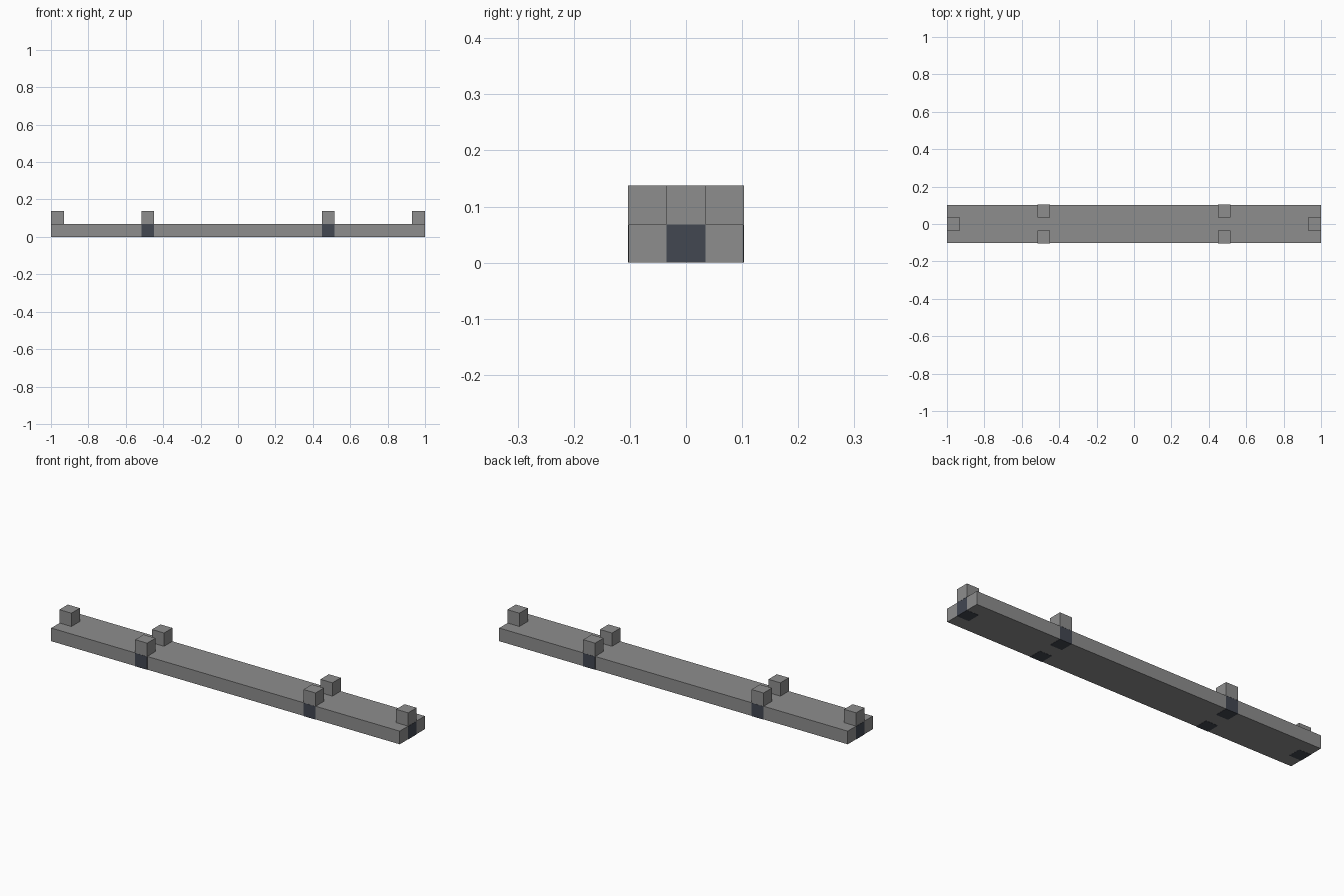
import bpy
import bmesh
from mathutils import Vector

cube = bpy.data.objects.get("Cube")
if cube:
    bpy.data.objects.remove(cube, do_unlink=True)

U = 2 / 29      # one block; the beam is 29 blocks long and 3 wide
GAP = 0.0008    # how far the dark blocks stand proud of the beam


def material(name, color):
    mat = bpy.data.materials.new(name)
    mat.use_nodes = True
    mat.diffuse_color = color
    mat.node_tree.nodes["Principled BSDF"].inputs["Base Color"].default_value = color
    return mat


grey = material("stone grey", (0.27, 0.27, 0.27, 1))
slate = material("dark slate", (0.054, 0.063, 0.083, 1))


def box(name, low, high, mat):
    low, high = Vector(low), Vector(high)
    bm = bmesh.new()
    bmesh.ops.create_cube(bm, size=1)
    bmesh.ops.scale(bm, vec=high - low, verts=bm.verts)
    bmesh.ops.translate(bm, vec=(low + high) / 2, verts=bm.verts)
    mesh = bpy.data.meshes.new(name)
    bm.to_mesh(mesh)
    bm.free()
    mesh.materials.append(mat)
    obj = bpy.data.objects.new(name, mesh)
    bpy.context.collection.objects.link(obj)
    return obj


# Long flat beam
length, width = 14.5 * U - GAP, 1.5 * U - GAP
box("beam", (-length, -width, GAP), (length, width, U), grey)

# A grey post above a dark block set into the beam: one per end, two pairs along the sides
spots = {
    "left_end": (14, 0), "right_end": (-14, 0),
    "front_left": (7, -1), "front_right": (-7, -1),
    "back_left": (7, 1), "back_right": (-7, 1),
}
for name, (i, j) in spots.items():
    x, y, h = i * U, j * U, U / 2
    box(name + "_post", (x - h, y - h, U), (x + h, y + h, 2 * U), grey)
    box(name + "_inset", (x - h, y - h, 0), (x + h, y + h, U - GAP), slate)
